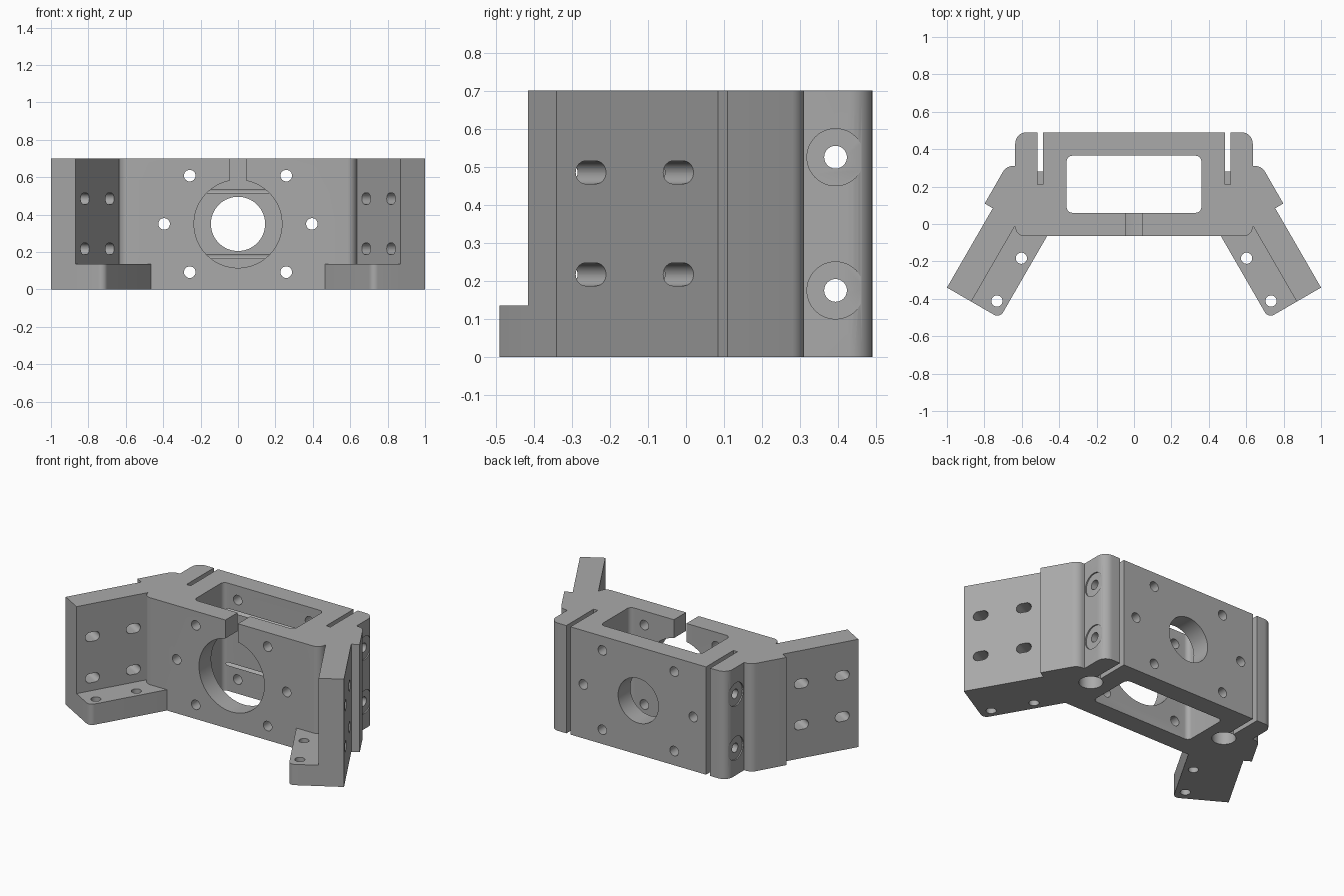
import bpy, bmesh, math
from mathutils import Vector, Matrix

old = bpy.data.objects.get("Cube")
if old:
    bpy.data.objects.remove(old, do_unlink=True)

H = 0.7          # overall height
FOOT_H = 0.135   # height of the wing feet
MID = H / 2

metal = bpy.data.materials.new("grey metal")
metal.use_nodes = True
GREY = (0.40, 0.40, 0.40, 1)
metal.diffuse_color = GREY
metal.node_tree.nodes["Principled BSDF"].inputs["Base Color"].default_value = GREY


def wing(along, inward):
    """Point on the left wing, measured from its outer tip."""
    c, s = math.cos(math.radians(30)), 0.5
    return (1 - s * along - c * inward, -0.34 + c * along - s * inward)


def rounded(points, steps=8):
    """Fillet every point given as (x, y, radius)."""
    out = []
    for i, p in enumerate(points):
        here = Vector(p[:2])
        if len(p) < 3:
            out.append(here)
            continue
        a = (Vector(points[i - 1][:2]) - here).normalized()
        b = (Vector(points[(i + 1) % len(points)][:2]) - here).normalized()
        half = a.angle(b) / 2
        centre = here + (a + b).normalized() * p[2] / math.sin(half)
        start = here + a * p[2] / math.tan(half) - centre
        end = here + b * p[2] / math.tan(half) - centre
        for k in range(steps + 1):
            t = k / steps
            sweep = math.pi - 2 * half
            out.append(centre + (start * math.sin((1 - t) * sweep) + end * math.sin(t * sweep)) / math.sin(sweep))
    return out


def prism(name, points, z0, z1, matrix=Matrix()):
    bm = bmesh.new()
    base = bm.faces.new([bm.verts.new((p[0], p[1], z0)) for p in points])
    top = bmesh.ops.extrude_face_region(bm, geom=[base])["geom"]
    bmesh.ops.translate(bm, vec=(0, 0, z1 - z0), verts=[v for v in top if isinstance(v, bmesh.types.BMVert)])
    bmesh.ops.recalc_face_normals(bm, faces=bm.faces)
    bm.transform(matrix)
    if matrix.determinant() < 0:
        bmesh.ops.reverse_faces(bm, faces=bm.faces)
    mesh = bpy.data.meshes.new(name)
    bm.to_mesh(mesh)
    bm.free()
    mesh.materials.append(metal)
    ob = bpy.data.objects.new(name, mesh)
    bpy.context.scene.collection.objects.link(ob)
    return ob


def box(x0, x1, y0, y1, r=0):
    pts = [(x0, y0), (x1, y0), (x1, y1), (x0, y1)]
    return rounded([p + (r,) for p in pts]) if r else pts


def circle(r, n=48):
    return [(r * math.cos(2 * math.pi * i / n), r * math.sin(2 * math.pi * i / n)) for i in range(n)]


def aim(origin, direction):
    """Frame whose z axis points along a direction."""
    return Matrix.Translation(origin) @ Vector(direction).to_track_quat('Z', 'Y').to_matrix().to_4x4()


# Main bracket outline: body, wing walls, clamp slots
half = [
    (0.635, -0.065, 0.05), (0.635, -0.008), wing(0, 0.15), wing(0, 0),
    wing(0.49, 0), wing(0.49, -0.05), (0.683, 0.31, 0.06), (0.635, 0.31),
    (0.635, 0.49, 0.06), (0.517, 0.49), (0.517, 0.28), (0.487, 0.28), (0.487, 0.49),
]
outline = half + [(-p[0],) + tuple(p[1:]) for p in reversed(half)]
bracket = prism("bracket", rounded(outline), 0, H)

MIRROR = Matrix.Scale(-1, 4, (1, 0, 0))
tools = []


def cut(points, z0, z1, matrix=Matrix(), both=False):
    for m in ([matrix, MIRROR @ matrix] if both else [matrix]):
        tools.append((prism("cutter", points, z0, z1, m), 'DIFFERENCE'))


# Wing feet
foot = rounded([wing(0.506, 0.326), wing(0, 0.326) + (0.035,), wing(0, 0.08), wing(0.45, 0.08), (0.5, 0.02)])
for m in (Matrix(), MIRROR):
    tools.append((prism("foot", foot, 0, FOOT_H, m), 'UNION'))

# Central window, front notch
cut(box(-0.36, 0.36, 0.06, 0.365, 0.03), -0.1, H + 0.1)
cut(box(-0.045, 0.045, -0.2, 0.15), 0.57, H + 0.1)

# Large front bore, smaller back bore
cut(circle(0.235, 80), -0.3, 0.2, aim((0, 0, MID), (0, 1, 0)))
cut(circle(0.145, 64), 0.2, 0.7, aim((0, 0, MID), (0, 1, 0)))

# Ring of through holes around the bore
for x, dz in ((0.395, 0), (0.258, 0.258), (0.258, -0.258)):
    cut(circle(0.031, 24), -0.3, 0.7, aim((x, 0, MID + dz), (0, 1, 0)), True)

# Clamp screw holes with shallow counterbores
for z in (0.175, 0.525):
    cut(circle(0.03, 24), -0.8, 0.8, aim((0, 0.393, z), (1, 0, 0)))
    cut(circle(0.075), 0.627, 0.72, aim((0, 0.393, z), (1, 0, 0)), True)

# Rod sockets from below and slot ends above
cut([(0.502 + x, 0.21 + y) for x, y in circle(0.07)], -0.1, 0.6, both=True)
cut(box(0.487, 0.517, 0.21, 0.3), 0.65, H + 0.1, both=True)

# Foot holes
for x, y in ((0.733, -0.412), (0.602, -0.183)):
    cut([(x + a, y + b) for a, b in circle(0.03, 24)], -0.1, 0.3, both=True)

# Slotted holes in the wing walls
slot = box(-0.046, 0.046, -0.03, 0.03, 0.0299)
for y in (-0.25, -0.02):
    for z in (0.217, 0.485):
        along = (y + 0.34) / math.cos(math.radians(30))
        inner, outer = Vector(wing(along, 0.25)), Vector(wing(along, -0.03))
        axis = (outer - inner).to_3d()
        side = Vector((0, 0, 1)).cross(axis).normalized()
        frame = Matrix((side, (0, 0, 1), axis.normalized())).transposed().to_4x4()
        cut(slot, 0, axis.length, Matrix.Translation((inner.x, inner.y, z)) @ frame, True)

# Feet are joined first, then all holes are cut
for ob, operation in tools:
    mod = bracket.modifiers.new("shape", 'BOOLEAN')
    mod.operation = operation
    mod.solver = 'EXACT'
    mod.object = ob
bpy.context.view_layer.update()
result = bpy.data.meshes.new_from_object(bracket.evaluated_get(bpy.context.evaluated_depsgraph_get()))
bracket.modifiers.clear()
bracket.data = result
bracket.data.materials.clear()
bracket.data.materials.append(metal)
for poly in bracket.data.polygons:
    poly.material_index = 0
for ob, _ in tools:
    bpy.data.objects.remove(ob, do_unlink=True)

bpy.ops.object.select_all(action='DESELECT')
bracket.select_set(True)
bpy.context.view_layer.objects.active = bracket
bpy.ops.object.shade_smooth_by_angle(angle=math.radians(30))
